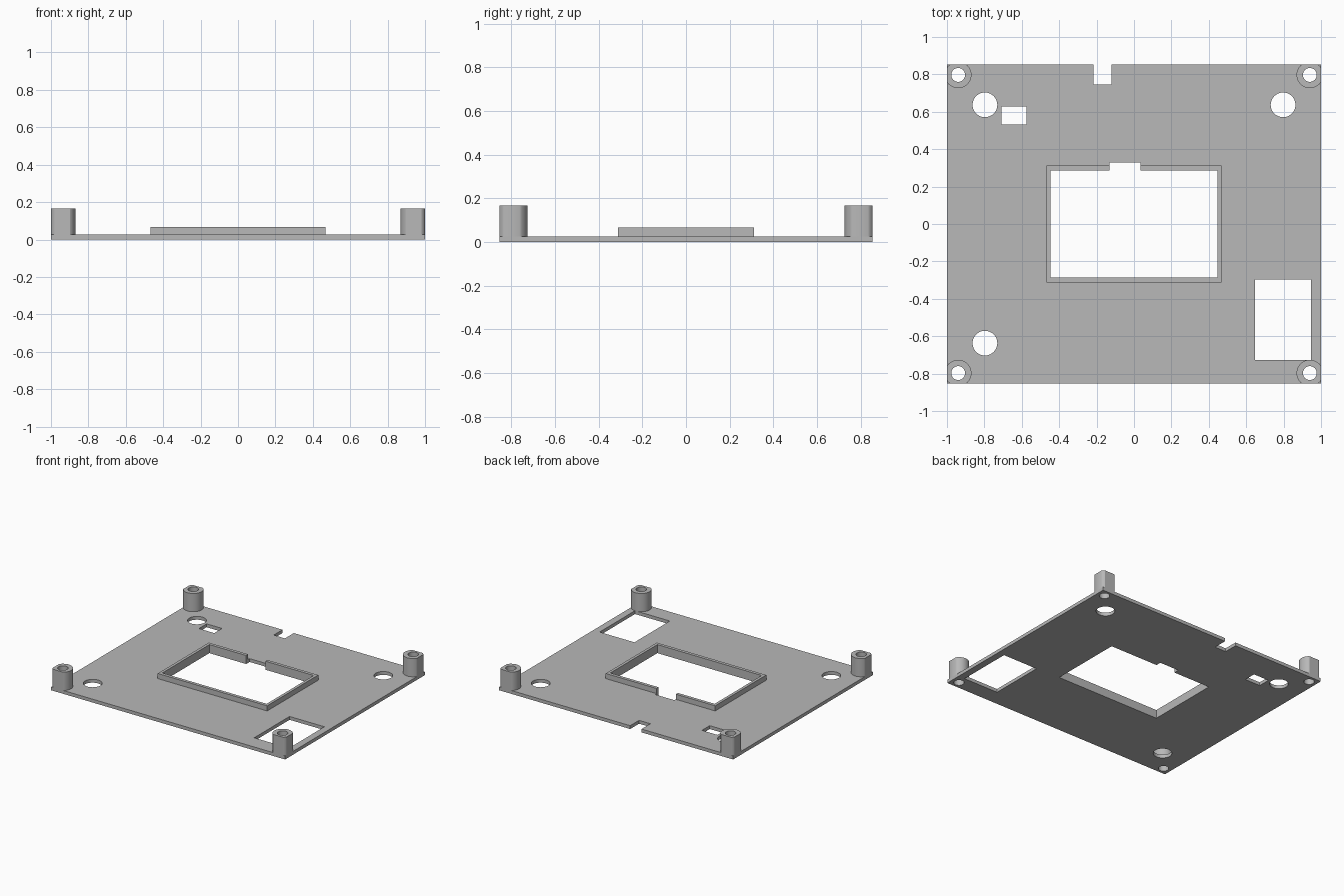
import bpy, bmesh, math

if "Cube" in bpy.data.objects:
    bpy.data.objects.remove(bpy.data.objects["Cube"])

W, D = 1.0, 0.853                    # half width and half depth of the plate
PLATE_TOP, FRAME_TOP, POST_TOP = 0.026, 0.066, 0.167
POST_X, POST_Y, POST_R, BORE_R = 0.94, 0.797, 0.071, 0.037

grey = bpy.data.materials.new("light grey")
grey.diffuse_color = (0.48, 0.48, 0.48, 1)
grey.use_nodes = True
grey.node_tree.nodes["Principled BSDF"].inputs["Base Color"].default_value = grey.diffuse_color


def circle(cx, cy, r, n=64):
    return [(cx + r * math.cos(2 * math.pi * (i + 0.5) / n),
             cy + r * math.sin(2 * math.pi * (i + 0.5) / n)) for i in range(n)]


def rect(x0, x1, y0, y1):
    return [(x0, y0), (x1, y0), (x1, y1), (x0, y1)]


def prism(name, loops, z0, z1):
    """Extrude an outline (first loop) with holes (other loops) from z0 to z1."""
    bm = bmesh.new()
    edges = []
    for loop in loops:
        vs = [bm.verts.new((x, y, z0)) for x, y in loop]
        edges += [bm.edges.new((vs[i - 1], vs[i])) for i in range(len(vs))]
    bmesh.ops.triangle_fill(bm, edges=edges, use_beauty=True, use_dissolve=False,
                            normal=(0, 0, 1))
    ext = bmesh.ops.extrude_face_region(bm, geom=bm.faces[:], use_keep_orig=True)
    top = [g for g in ext["geom"] if isinstance(g, bmesh.types.BMVert)]
    bmesh.ops.translate(bm, verts=top, vec=(0, 0, z1 - z0))
    bmesh.ops.recalc_face_normals(bm, faces=bm.faces[:])
    me = bpy.data.meshes.new(name)
    bm.to_mesh(me)
    bm.free()
    me.materials.append(grey)
    ob = bpy.data.objects.new(name, me)
    bpy.context.collection.objects.link(ob)
    bpy.ops.object.select_all(action='DESELECT')
    ob.select_set(True)
    bpy.context.view_layer.objects.active = ob
    bpy.ops.object.shade_smooth_by_angle()
    return ob


def post_outline(cx, cy):
    """Circle cut off flush with the plate edges."""
    pts = circle(cx, cy, POST_R)
    inside = [abs(x) < W and abs(y) < D for x, y in pts]
    n = len(pts)
    return [(max(-W, min(W, x)), max(-D, min(D, y)))
            for i, (x, y) in enumerate(pts)
            if inside[i] or inside[i - 1] or inside[(i + 1) % n]]


corners = [(sx * POST_X, sy * POST_Y) for sx in (-1, 1) for sy in (-1, 1)]

# Base plate: notched outline, window with a small tab slot, other cutouts
outline = [(-W, -D), (W, -D), (W, D), (-0.12, D), (-0.12, 0.745),
           (-0.217, 0.745), (-0.217, D), (-W, D)]
IX, IY, OX, OY = 0.446, 0.287, 0.468, 0.312
GAP0, GAP1 = -0.131, 0.034
window = [(-IX, -IY), (IX, -IY), (IX, IY), (GAP1, IY), (GAP1, 0.329),
          (GAP0, 0.329), (GAP0, IY), (-IX, IY)]
holes = [window,
         rect(-0.708, -0.576, 0.533, 0.628),
         rect(0.648, 0.946, -0.728, -0.296)]
holes += [circle(x, y, 0.066) for x, y in
          ((-0.797, 0.637), (0.797, 0.637), (-0.797, -0.637))]
holes += [circle(x, y, BORE_R) for x, y in corners]
prism("base_plate", [outline] + holes, 0, PLATE_TOP)

# Raised rim around the window, open at the tab slot
rim = [(GAP0, OY), (-OX, OY), (-OX, -OY), (OX, -OY), (OX, OY), (GAP1, OY),
       (GAP1, IY), (IX, IY), (IX, -IY), (-IX, -IY), (-IX, IY), (GAP0, IY)]
prism("window_rim", [rim], PLATE_TOP, FRAME_TOP)

# Hollow corner posts
for i, (x, y) in enumerate(corners):
    prism(f"corner_post_{i + 1}", [post_outline(x, y), circle(x, y, BORE_R)],
          PLATE_TOP, POST_TOP)
